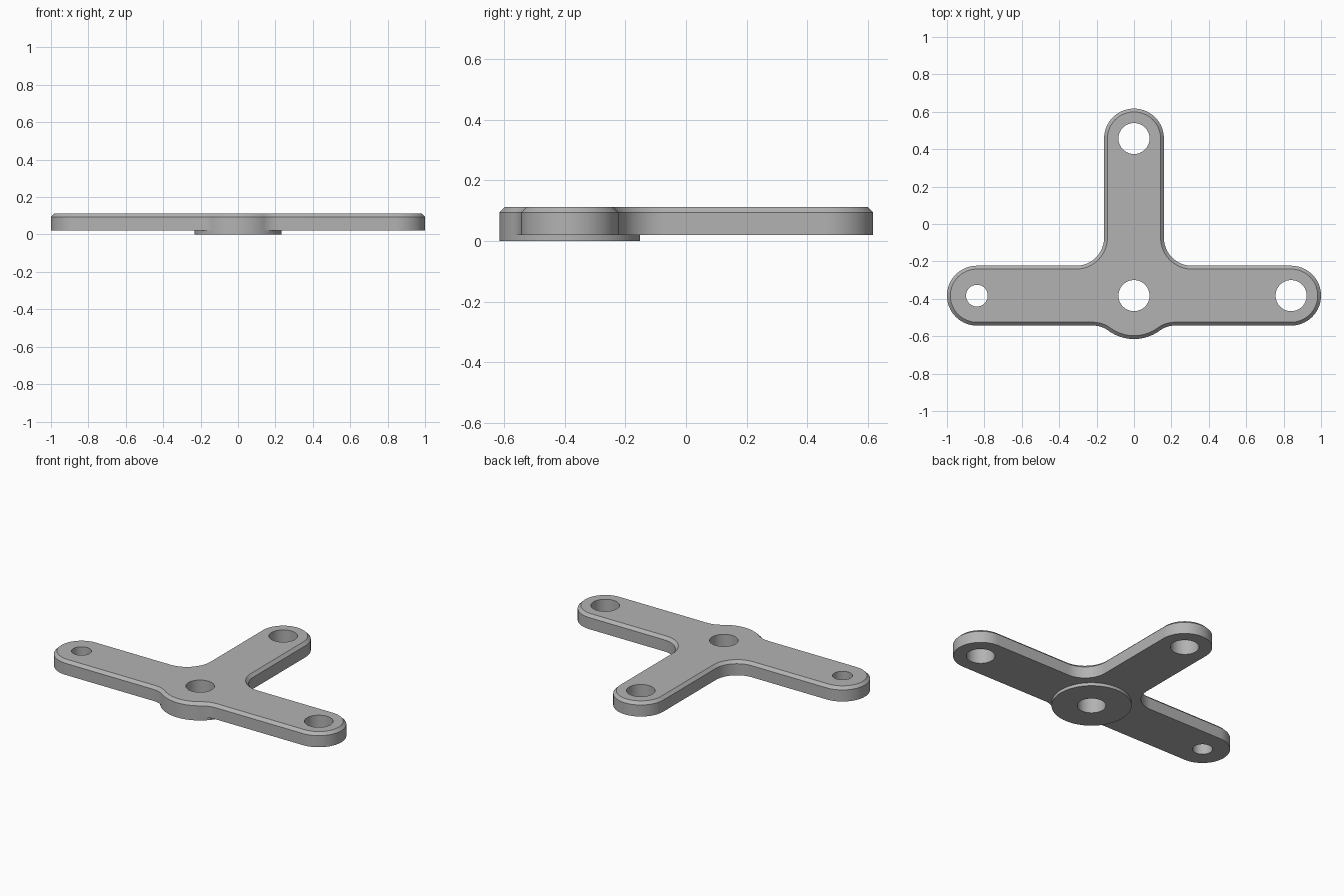
import bpy, bmesh
from math import sin, cos, radians, atan2, degrees, pi

cube = bpy.data.objects.get("Cube")
if cube:
    bpy.data.objects.remove(cube)

grey = bpy.data.materials.new("plain grey")
grey.use_nodes = True
colour = (0.45, 0.45, 0.45, 1)
grey.diffuse_color = colour
grey.node_tree.nodes["Principled BSDF"].inputs["Base Color"].default_value = colour

ARM_Y, ARM_R, HUB_R = -0.383, 0.16, 0.232
HOLE_R, SMALL_R = 0.083, 0.058
BOTTOM, TOP, CHAMFER = 0.02, 0.112, 0.018


def arc(cx, cy, r, start, end, steps):
    angles = [radians(start + (end - start) * i / steps) for i in range(steps + 1)]
    return [(cx + r * cos(a), cy + r * sin(a)) for a in angles]


def circle(cx, cy, r, steps=64):
    return arc(cx, cy, r, 0, 360, steps)[:-1]


def outline(inset):
    """Right half of the three-armed plate as tangent arcs, then mirrored."""
    fx, fr = 0.22, 0.14
    turn = degrees(atan2(-(ARM_R + fr), fx))
    half = arc(0, ARM_Y, HUB_R - inset, -90, turn, 12)
    half += arc(fx, ARM_Y - ARM_R - fr, fr + inset, turn + 180, 90, 12)
    half += arc(0.84, ARM_Y, ARM_R - inset, -90, 90, 40)
    half += arc(ARM_R + 0.15, ARM_Y + ARM_R + 0.15, 0.15 + inset, -90, -180, 24)
    half += arc(0, 0.457, ARM_R - inset, 0, 90, 20)
    points = half + [(-x, y) for x, y in reversed(half[1:-1])]
    # Tangent points shared by two arcs are kept once
    return [p for i, p in enumerate(points)
            if abs(p[0] - points[i - 1][0]) + abs(p[1] - points[i - 1][1]) > 1e-5]


def solid(name, layers, holes):
    """Stack outline layers into walls, line the holes, and fill both ends."""
    bm = bmesh.new()

    def ring(points, z):
        return [bm.verts.new((x, y, z)) for x, y in points]

    def walls(rings):
        for a, b in zip(rings, rings[1:]):
            for i in range(len(a)):
                bm.faces.new((a[i - 1], a[i], b[i], b[i - 1]))

    stacks = [[ring(points, z) for points, z in layers]]
    low, high = layers[0][1], layers[-1][1]
    stacks += [[ring(hole, low), ring(hole, high)] for hole in holes]
    for stack in stacks:
        walls(stack)
    for end, direction in ((0, -1), (-1, 1)):
        edges = [bm.edges.get((s[end][i - 1], s[end][i]))
                 for s in stacks for i in range(len(s[end]))]
        bmesh.ops.triangle_fill(bm, edges=edges, use_beauty=True,
                                use_dissolve=False, normal=(0, 0, direction))
    bmesh.ops.recalc_face_normals(bm, faces=bm.faces)
    mesh = bpy.data.meshes.new(name)
    bm.to_mesh(mesh)
    bm.free()
    mesh.materials.append(grey)
    obj = bpy.data.objects.new(name, mesh)
    bpy.context.collection.objects.link(obj)
    bpy.ops.object.select_all(action='DESELECT')
    obj.select_set(True)
    bpy.context.view_layer.objects.active = obj
    bpy.ops.object.shade_smooth_by_angle(angle=pi / 6)
    return obj


# Three-armed plate with a chamfered upper rim and four through holes
hub_hole = circle(0, ARM_Y, HOLE_R)
solid("bracket_plate",
      [(outline(0), BOTTOM), (outline(0), TOP - CHAMFER), (outline(CHAMFER), TOP)],
      [hub_hole, circle(0.84, ARM_Y, HOLE_R), circle(0, 0.457, HOLE_R),
       circle(-0.84, ARM_Y, SMALL_R)])

# Round boss under the hub
boss = circle(0, ARM_Y, HUB_R, 96)
solid("hub_boss", [(boss, 0), (boss, BOTTOM)], [hub_hole])
